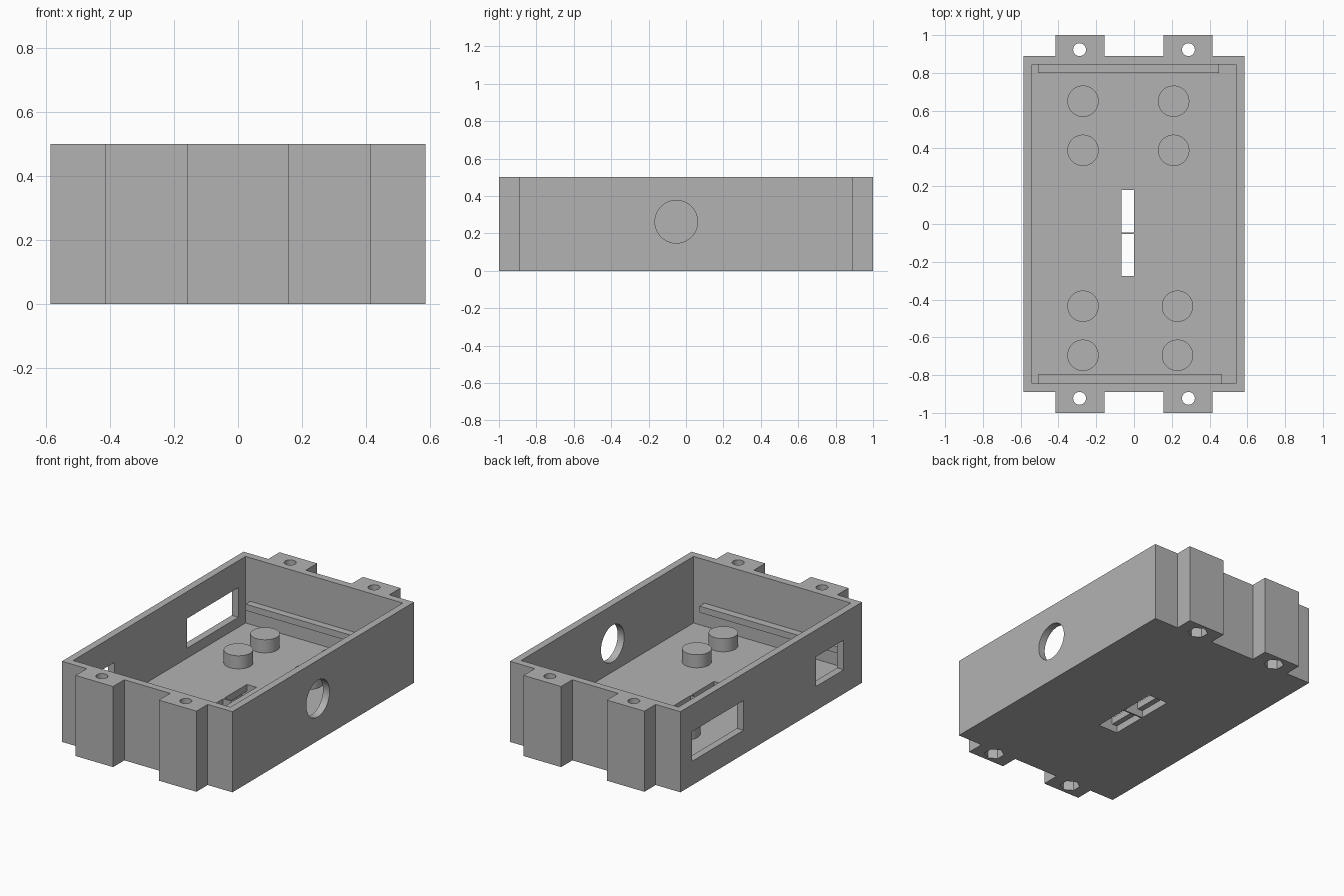
import bpy, bmesh, math
from mathutils import Matrix

if "Cube" in bpy.data.objects:
    bpy.data.objects.remove(bpy.data.objects["Cube"], do_unlink=True)

grey = bpy.data.materials.new("plain_grey")
grey.use_nodes = True
colour = (0.45, 0.45, 0.45, 1)
grey.diffuse_color = colour
grey.node_tree.nodes["Principled BSDF"].inputs["Base Color"].default_value = colour

WIDTH, LENGTH, HEIGHT = 0.585, 0.89, 0.5     # half width, half length, full height
IN_X, IN_Y, FLOOR = 0.54, 0.845, 0.087       # cavity half sizes and floor level
TAB_IN, TAB_OUT = 0.157, 0.415


def finish(name, bm):
    bmesh.ops.recalc_face_normals(bm, faces=bm.faces)
    mesh = bpy.data.meshes.new(name)
    bm.to_mesh(mesh)
    bm.free()
    mesh.materials.append(grey)
    obj = bpy.data.objects.new(name, mesh)
    bpy.context.collection.objects.link(obj)
    return obj


def box(name, x, y, z):
    bm = bmesh.new()
    bmesh.ops.create_cube(bm, size=1)
    for v in bm.verts:
        v.co = [(a + b) / 2 + c * (b - a) for (a, b), c in zip((x, y, z), v.co)]
    return finish(name, bm)


def cylinder(name, centre, radius, depth, sides=48, axis="Z"):
    bm = bmesh.new()
    turn = Matrix.Rotation(math.pi / 2, 4, "Y") if axis == "X" else Matrix()
    bmesh.ops.create_cone(bm, cap_ends=True, segments=sides, radius1=radius,
                          radius2=radius, depth=depth,
                          matrix=Matrix.Translation(centre) @ turn)
    return finish(name, bm)


def smooth(obj):
    bpy.ops.object.select_all(action="DESELECT")
    obj.select_set(True)
    bpy.context.view_layer.objects.active = obj
    bpy.ops.object.shade_smooth_by_angle(angle=math.radians(30))


# Case outline with two screw tabs on each end, extruded upwards
half = [(WIDTH, LENGTH), (TAB_OUT, LENGTH), (TAB_OUT, 1), (TAB_IN, 1), (TAB_IN, LENGTH)]
back = half + [(-x, y) for x, y in reversed(half)]
outline = back + [(-x, -y) for x, y in back]
bm = bmesh.new()
base = bm.faces.new([bm.verts.new((x, y, 0)) for x, y in outline])
grown = bmesh.ops.extrude_face_region(bm, geom=[base])
bmesh.ops.translate(bm, vec=(0, 0, HEIGHT),
                    verts=[g for g in grown["geom"] if isinstance(g, bmesh.types.BMVert)])
case = finish("case_shell", bm)

# Cavity, side windows and round cable hole
cutters = [
    box("cavity_cutter", (-IN_X, IN_X), (-IN_Y, IN_Y), (FLOOR, 1)),
    box("large_window_cutter", (-0.7, -0.5), (0.272, 0.775), (0.149, 0.333)),
    box("small_window_cutter", (-0.7, -0.5), (-0.71, -0.44), (0.149, 0.333)),
    cylinder("cable_hole_cutter", (0.57, -0.052, 0.262), 0.114, 0.2, 64, "X"),
]
# Floor slots with a wider recess underneath
for y in ((-0.275, -0.053), (-0.044, 0.18)):
    cutters.append(box("slot_cutter", (-0.065, 0), y, (-0.1, 0.2)))
    cutters.append(box("slot_recess_cutter", (-0.1, 0.035), y, (-0.1, 0.045)))
# Screw holes with hexagonal nut pockets below
for x in (-0.288, 0.288):
    for y in (-0.923, 0.923):
        cutters.append(cylinder("screw_hole_cutter", (x, y, 0.25), 0.034, 0.8, 32))
        cutters.append(cylinder("nut_pocket_cutter", (x, y, 0), 0.058, 0.12, 6))

for cutter in cutters:
    cutter.hide_render = True
    mod = case.modifiers.new("cut", "BOOLEAN")
    mod.operation, mod.solver, mod.object = "DIFFERENCE", "EXACT", cutter
    bpy.ops.object.select_all(action="DESELECT")
    bpy.context.view_layer.objects.active = case
    case.select_set(True)
    bpy.ops.object.modifier_apply(modifier=mod.name)
    bpy.data.objects.remove(cutter, do_unlink=True)
smooth(case)

# Support pegs on the floor
for end, right_x, rows in (("back", 0.21, (0.39, 0.65)), ("front", 0.23, (-0.435, -0.695))):
    for x in (-0.27, right_x):
        for y in rows:
            smooth(cylinder(end + "_peg", (x, y, 0.125), 0.083, 0.086))

# Ledges on the end walls
box("back_ledge", (-0.508, 0.45), (0.8, IN_Y + 0.005), (0.19, 0.23))
box("front_ledge", (-0.508, 0.465), (-IN_Y - 0.005, -0.797), (0.19, 0.23))
